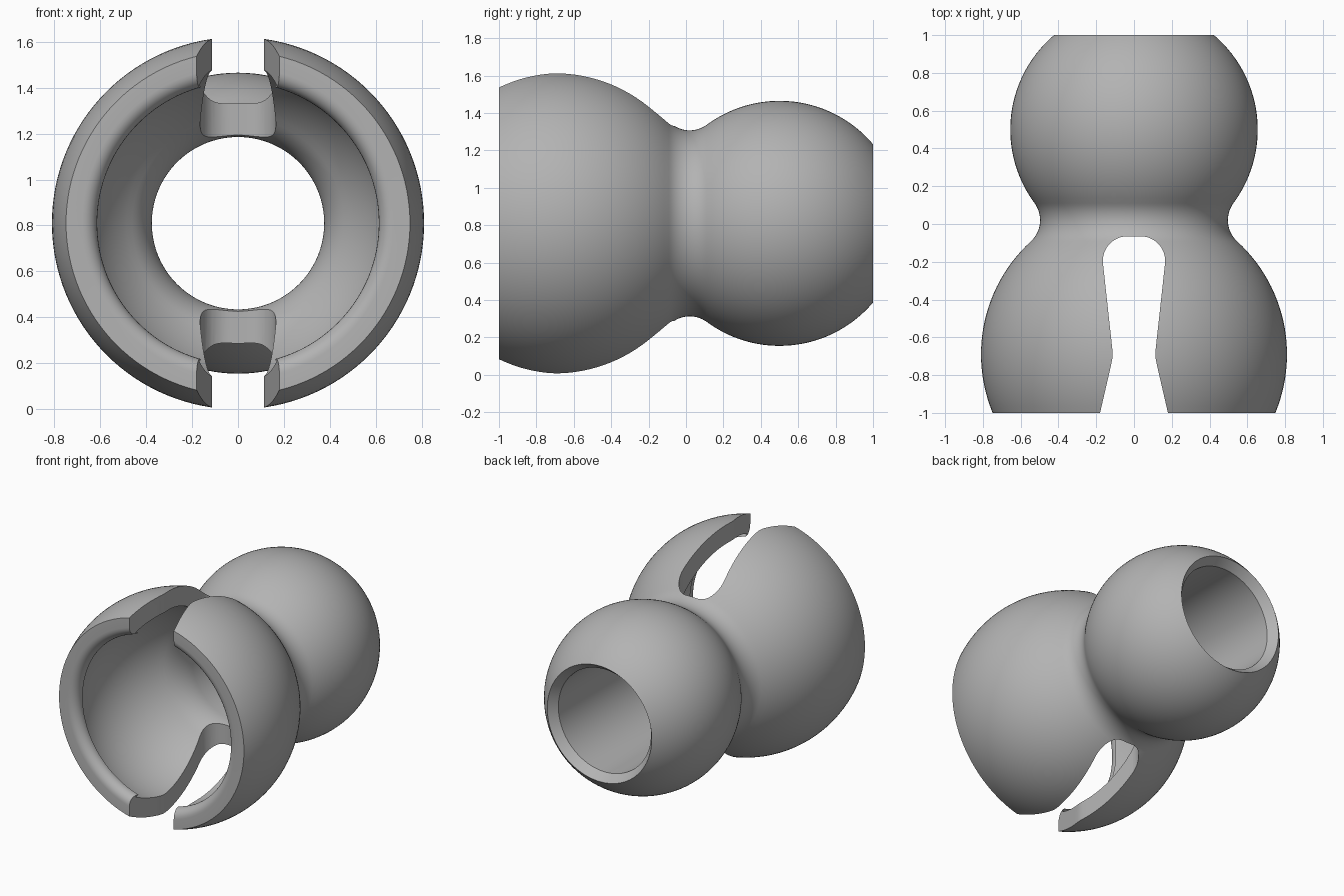
import bpy
import bmesh
from math import sin, cos, pi, radians

default = bpy.data.objects.get("Cube")
if default:
    bpy.data.objects.remove(default, do_unlink=True)

AXIS_Z = 0.81
SEGMENTS = 128

grey = bpy.data.materials.new("plain grey")
grey.use_nodes = True
colour = (0.45, 0.45, 0.45, 1)
grey.diffuse_color = colour
grey.node_tree.nodes["Principled BSDF"].inputs["Base Color"].default_value = colour


def arc(cx, cy, r, start, end, steps):
    """Points on a circle, angles in degrees from the first axis."""
    angles = [radians(start + (end - start) * i / steps) for i in range(steps + 1)]
    return [(cx + r * cos(a), cy + r * sin(a)) for a in angles]


def make_object(name, bm):
    bmesh.ops.recalc_face_normals(bm, faces=bm.faces)
    mesh = bpy.data.meshes.new(name)
    bm.to_mesh(mesh)
    bm.free()
    mesh.materials.append(grey)
    obj = bpy.data.objects.new(name, mesh)
    bpy.context.collection.objects.link(obj)
    return obj


def lathe(name, profile):
    """Revolve a closed (y, radius) profile around the y axis."""
    bm = bmesh.new()
    rings = []
    for i in range(SEGMENTS):
        a = 2 * pi * i / SEGMENTS
        rings.append([bm.verts.new((r * cos(a), y, AXIS_Z + r * sin(a))) for y, r in profile])
    n = len(profile)
    for i in range(SEGMENTS):
        a, b = rings[i], rings[(i + 1) % SEGMENTS]
        for j in range(n):
            k = (j + 1) % n
            bm.faces.new((a[j], a[k], b[k], b[j]))
    return make_object(name, bm)


# Outer skin: socket sphere, filleted neck, ball
profile = arc(-0.69, 0, 0.81, 112.5, 42.4, 26)
profile += arc(0.02, 0.649, 0.152, 222.4, 306.5, 14)[1:-1]
profile += arc(0.5, 0, 0.655, 126.5, 40.2, 30)
# Countersunk bore, flared throat, socket cavity, rounded lip
profile += [(0.94, 0.375)]
profile += arc(0.002, 0.649, 0.274, 270, 223.2, 10)
profile += arc(-0.69, 0, 0.675, 43.2, 112.5, 26)[1:]
profile += arc(-0.935, 0.678, 0.065, 285, 180, 8)
body = lathe("hose_segment", profile)

# Keyhole slot through the top and bottom of the socket
half = [(0.2, -1.087), (0.122, -0.75), (0.115, -0.715), (0.113, -0.69), (0.115, -0.66)]
half += arc(0.035, -0.195, 0.13, -5, 90, 12)
outline = half + [(-x, y) for x, y in reversed(half)]
bm = bmesh.new()
base = bm.faces.new([bm.verts.new((x, y, -0.2)) for x, y in outline])
top = bmesh.ops.extrude_face_region(bm, geom=[base])["geom"]
bmesh.ops.translate(bm, vec=(0, 0, 2.2), verts=[v for v in top if isinstance(v, bmesh.types.BMVert)])
cutter = make_object("slot_cutter", bm)
cutter.hide_render = True

cut = body.modifiers.new("slot", "BOOLEAN")
cut.operation = "DIFFERENCE"
cut.solver = "EXACT"
cut.object = cutter

bpy.ops.object.select_all(action="DESELECT")
body.select_set(True)
bpy.context.view_layer.objects.active = body
bpy.ops.object.modifier_apply(modifier=cut.name)
bpy.data.objects.remove(cutter, do_unlink=True)
bpy.ops.object.shade_smooth_by_angle(angle=radians(25))
